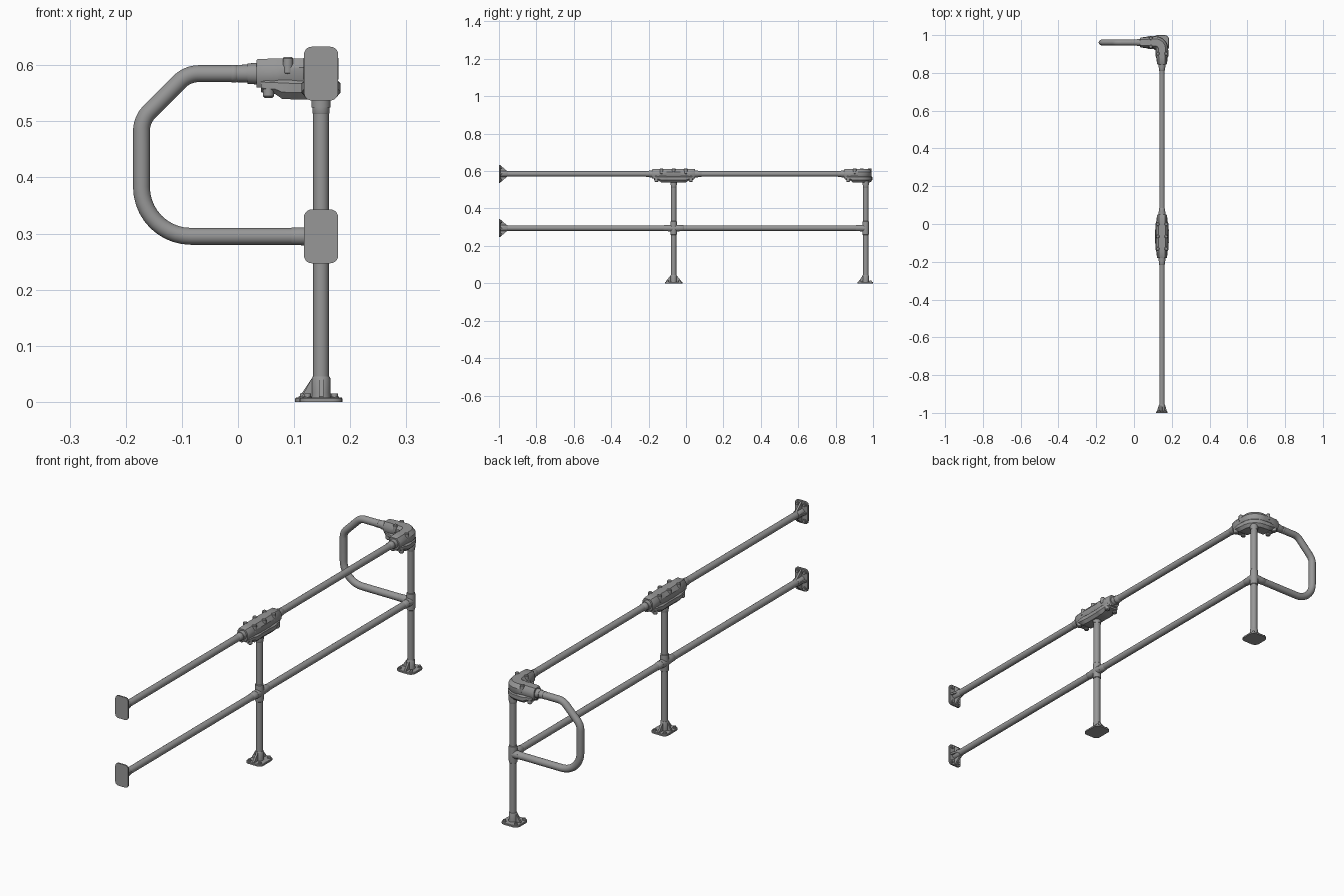
import bpy, bmesh
from math import sin, cos, pi, tan, radians
from mathutils import Vector as V, Matrix as M

if "Cube" in bpy.data.objects:
    bpy.data.objects.remove(bpy.data.objects["Cube"])

PX, MY, EY = 0.148, -0.066, 0.961      # post x, middle post y, end post y
TOP, LOW, R = 0.585, 0.295, 0.0142     # rail heights, pipe radius

# Dark grey metal
METAL = bpy.data.materials.new("dark_metal")
METAL.diffuse_color = (0.31, 0.31, 0.31, 1)
METAL.use_nodes = True
METAL.node_tree.nodes["Principled BSDF"].inputs["Base Color"].default_value = METAL.diffuse_color


def skin(name, rings, mat=M()):
    """Bridge equal-length rings, cap both ends, smooth with sharp edges."""
    bm = bmesh.new()
    vs = [[bm.verts.new(mat @ V(p)) for p in ring] for ring in rings]
    n = len(vs[0])
    for a, b in zip(vs, vs[1:]):
        for i in range(n):
            bm.faces.new((a[i], a[(i + 1) % n], b[(i + 1) % n], b[i]))
    bm.faces.new(vs[0][::-1])
    bm.faces.new(vs[-1])
    bmesh.ops.recalc_face_normals(bm, faces=bm.faces[:])
    me = bpy.data.meshes.new(name)
    bm.to_mesh(me)
    bm.free()
    me.materials.append(METAL)
    me.polygons.foreach_set("use_smooth", [True] * len(me.polygons))
    me.set_sharp_from_angle(angle=radians(35))
    ob = bpy.data.objects.new(name, me)
    bpy.context.collection.objects.link(ob)


def circle(c, u, w, r, n=24):
    return [c + u * r * cos(2 * pi * i / n) + w * r * sin(2 * pi * i / n) for i in range(n)]


def turned(name, base, axis, profile, n=24, mat=M()):
    """Stepped round part: profile is (distance along axis, radius)."""
    base, axis = V(base), V(axis).normalized()
    u = axis.orthogonal().normalized()
    w = axis.cross(u)
    skin(name, [circle(base + axis * s, u, w, r, n) for s, r in profile], mat)


def bent_pipe(name, corners, radii, r, normal):
    """Round pipe along a planar path with rounded corners."""
    c = [V(p) for p in corners]
    pts = [c[0]]
    for a, b, d, rad in zip(c, c[1:], c[2:], radii):
        u, w = (a - b).normalized(), (d - b).normalized()
        half = u.angle(w) / 2
        mid = b + (u + w).normalized() * rad / sin(half)
        p = (b + u * rad / tan(half) - mid).normalized()
        q = (b + w * rad / tan(half) - mid).normalized()
        pts += [mid + p.slerp(q, i / 10) * rad for i in range(11)]
    pts.append(c[-1])
    rings = []
    for i, p in enumerate(pts):
        t = V((0, 0, 0))
        if i:
            t += (p - pts[i - 1]).normalized()
        if i < len(pts) - 1:
            t += (pts[i + 1] - p).normalized()
        rings.append(circle(p, V(normal), t.normalized().cross(V(normal)), r))
    skin(name, rings)


def rounded_rect(w, l, z, r, cx=0, cy=0):
    out = []
    for k, (sx, sy) in enumerate(((1, 1), (-1, 1), (-1, -1), (1, -1))):
        for i in range(6):
            a = (k + i / 5) * pi / 2
            out.append((cx + sx * (w / 2 - r) + r * cos(a), cy + sy * (l / 2 - r) + r * sin(a), z))
    return out


def flange(name, mat, w, l, ribs, cx=0, cy=0, hub=0.0165, corner=0.014):
    """Rounded plate, stepped hub, tapering ribs (angle, reach) and bolts."""
    skin(name + "_plate", [rounded_rect(w - d, l - d, z, corner, cx, cy)
                           for z, d in ((0, 0), (0.006, 0), (0.008, 0.003))], mat)
    turned(name + "_hub", (0, 0, 0.004), (0, 0, 1),
           [(0, hub + .001), (.012, hub), (.038, hub), (.041, hub - .0015)], mat=mat)
    for ang, reach in ribs:
        side = [(0, .006), (reach, .006), (reach, .010), (hub, .042), (0, .042)]
        skin(name + "_rib", [[(x, y, z) for x, z in side] for y in (-.004, .004)],
             mat @ M.Rotation(radians(ang), 4, 'Z'))
    for sx in (-1, 1):
        for sy in (-1, 1):
            turned(name + "_bolt", (cx + sx * (w / 2 - .014), cy + sy * (l / 2 - .014), .006),
                   (0, 0, 1), [(0, .0085), (.004, .0085), (.004, .006), (.009, .006)], 12, mat)


# Clamp fittings: frame functions give position and direction along the fitting
HALF, BEND = 0.115, 0.034


def straight(s):
    return V((PX, MY + s, 0)), V((0, 1, 0))


def elbow(s):
    s *= 0.94
    arc = BEND * pi / 4
    if s < -arc:
        return V((PX - BEND + s + arc, EY, 0)), V((1, 0, 0))
    if s > arc:
        return V((PX, EY - BEND - s + arc, 0)), V((0, -1, 0))
    a = pi / 4 - s / BEND
    return (V((PX - BEND + BEND * cos(a), EY - BEND + BEND * sin(a), 0)),
            V((sin(a), -cos(a), 0)))


def shell(name, frame, stations):
    """Chamfered section swept along a frame; stations (s, half width, bottom, top), mirrored."""
    full = [(-s, *k) for s, *k in stations] + [(s, *k) for s, *k in stations[::-1]]
    dense = []
    for a, b in zip(full, full[1:]):
        n = 12 if a[0] < 0 < b[0] else 1
        dense += [[x + (y - x) * i / n for x, y in zip(a, b)] for i in range(n)]
    rings = []
    for s, w, zb, zt in dense + [full[-1]]:
        p, d = frame(s)
        side = V((d.y, -d.x, 0))
        h = (zt - zb) * 0.3
        sec = [(w, zb + h), (w, zt - h), (w * .6, zt), (-w * .6, zt),
               (-w, zt - h), (-w, zb + h), (-w * .65, zb), (w * .65, zb)]
        rings.append([p + side * x + V((0, 0, z)) for x, z in sec])
    skin(name, rings)


def clamp(name, frame, bosses):
    shell(name + "_upper", frame, [(HALF, .024, .561, .609), (HALF - .003, .026, .560, .611),
                                   (.075, .028, .559, .612), (.030, .031, .559, .612)])
    shell(name + "_lower", frame, [(.106, .024, .552, .578), (.098, .029, .550, .578),
                                   (.080, .030, .549, .578), (.066, .035, .540, .580),
                                   (.042, .035, .539, .580), (.034, .033, .539, .580)])
    for s in bosses:
        p, d = frame(s)
        for k in (-1, 1):
            q = p + V((d.y, -d.x, 0)) * .022 * k
            turned(name + "_bolt_boss", (q.x, q.y, .583), (0, 0, 1),
                   [(0, .005), (.003, .0092), (.029, .0092), (.032, .007)], 16)
    for s in (-.092, .092):
        p, d = frame(s)
        for k in (-1, 1):
            q = p + V((d.y, -d.x, 0)) * .020 * k
            turned(name + "_nut", (q.x, q.y, .542), (0, 0, 1),
                   [(0, .007), (.003, .010), (.018, .010)], 16)
    # Stepped collars where the rails enter
    for s in (-HALF, HALF):
        p, d = frame(s)
        turned(name + "_collar", (p.x, p.y, TOP), d * s,
               [(-.01, .020), (.016, .018), (.016, .0162), (.033, .0155), (.035, R)])


clamp("middle_clamp", straight, (-.065, 0, .065))
clamp("corner_clamp", elbow, (-.055, .055))

# Rails and wall flanges
for label, z in (("top", TOP), ("lower", LOW)):
    turned(label + "_rail", (PX, -.995, z), (0, 1, 0), [(0, R), (EY + .955 if z == TOP else EY + .995, R)])
    flange(label + "_wall_flange", M.Translation((PX, -1, z)) @ M.Rotation(-pi / 2, 4, 'X'),
           .061, .096, ((90, .044), (-90, .044), (0, .026), (180, .026)))

# Posts with collars under the clamps and sleeves at the lower rail
for label, y in (("middle", MY), ("end", EY)):
    turned(label + "_post", (PX, y, .003), (0, 0, 1), [(0, .0140), (.56, .0140)])
    turned(label + "_post_collar", (PX, y, .513), (0, 0, 1),
           [(0, R), (.002, .0153), (.012, .0153), (.012, .0172), (.035, .0172)])
    turned(label + "_sleeve", (PX, y, LOW - .037), (0, 0, 1),
           [(0, .0145), (.002, .0165), (.018, .0175), (.056, .0175), (.072, .0165), (.074, .0145)])
sockets = [("middle", MY, (0, 1, 0)), ("middle", MY, (0, -1, 0)),
           ("end", EY, (0, -1, 0)), ("end", EY, (-1, 0, 0))]
for label, y, axis in sockets:
    turned(label + "_socket", (PX, y, LOW), axis,
           [(0, .0175), (.030, .0168), (.030, .0160), (.052, .0155), (.054, R)])

# Floor flanges
flange("middle_base", M.Translation((PX, MY, 0)), .076, .092,
       ((90, .042), (-90, .042), (180, .034)), corner=.018)
flange("end_base", M.Translation((PX, EY, 0)), .083, .083,
       ((180, .038), (-90, .038)), -.0045, -.0025, corner=.022)

# Return loop at the end
bent_pipe("end_loop", [(PX - .06, EY, TOP), (-.090, EY, TOP), (-.172, EY, .503),
                       (-.172, EY, LOW), (PX, EY, LOW)], (.05, .05, .088), .0150, (0, 1, 0))
for x in (-.012, .003):
    turned("loop_ring", (x, EY, TOP), (1, 0, 0), [(0, .015), (.001, .0157), (.009, .0157), (.010, .015)])
